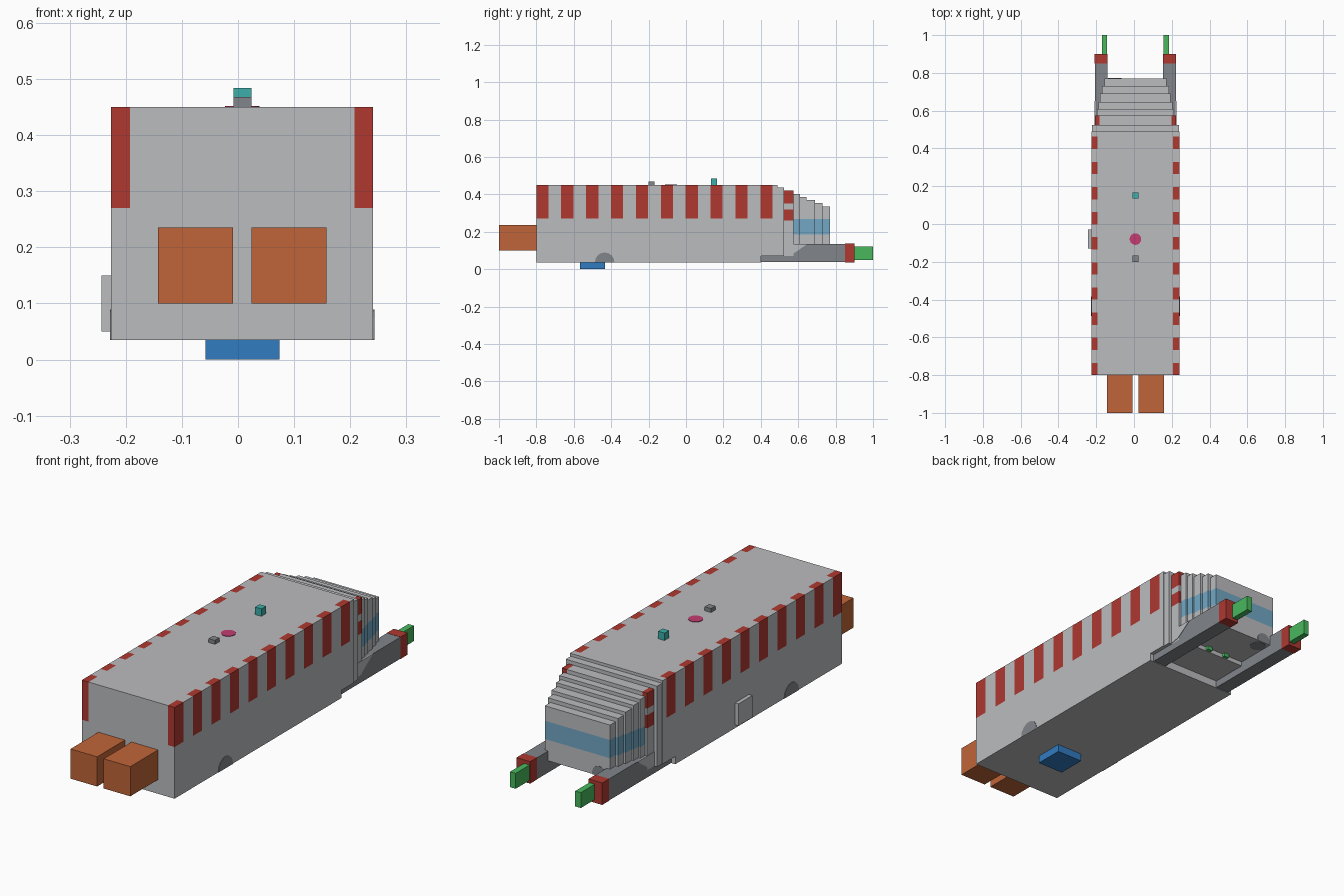
import bpy, bmesh, math
from mathutils import Vector, Matrix

cube = bpy.data.objects.get("Cube")
if cube:
    bpy.data.objects.remove(cube, do_unlink=True)

CX = 0.0075  # middle of the hull


def material(name, r, g, b):
    m = bpy.data.materials.new(name)
    m.use_nodes = True
    m.diffuse_color = (r, g, b, 1)
    m.node_tree.nodes["Principled BSDF"].inputs["Base Color"].default_value = (r, g, b, 1)
    return m


light = material("light grey", .5, .505, .52)
dark = material("dark grey", .22, .235, .255)
red = material("red", .43, .04, .03)
orange = material("orange", .53, .13, .04)
blue = material("blue", .03, .2, .53)
sky = material("sky blue", .17, .39, .55)
green = material("green", .065, .48, .11)
teal = material("teal", .045, .43, .4)
pink = material("pink", .55, .045, .17)


def finish(name, bm, mats, rule=None):
    bmesh.ops.recalc_face_normals(bm, faces=bm.faces)
    if rule:
        for f in bm.faces:
            f.material_index = rule(f.calc_center_median())
    me = bpy.data.meshes.new(name)
    bm.to_mesh(me)
    bm.free()
    for m in mats:
        me.materials.append(m)
    ob = bpy.data.objects.new(name, me)
    bpy.context.collection.objects.link(ob)
    return ob


def prism(bm, outline, x0, x1):
    """Extrude a (y, z) outline along x."""
    f = bm.faces.new([bm.verts.new((x0, y, z)) for y, z in outline])
    new = bmesh.ops.extrude_face_region(bm, geom=[f])["geom"]
    bmesh.ops.translate(bm, vec=(x1 - x0, 0, 0),
                        verts=[v for v in new if isinstance(v, bmesh.types.BMVert)])


def cut(bm, axis, values):
    """Score the mesh along planes so rules can colour its faces."""
    no = Vector((0, 0, 0))
    no[axis] = 1
    for v in values:
        bmesh.ops.bisect_plane(bm, geom=bm.verts[:] + bm.edges[:] + bm.faces[:],
                               plane_co=no * v, plane_no=no)


def box(name, x, y, z, mat):
    bm = bmesh.new()
    prism(bm, [(y[0], z[0]), (y[1], z[0]), (y[1], z[1]), (y[0], z[1])], *x)
    return finish(name, bm, [mat])


def disc(name, center, axis, r, mat, keep_above=None):
    """Thin round plate facing an axis, optionally trimmed to z above a level."""
    bm = bmesh.new()
    rot = {"x": Matrix.Rotation(math.pi / 2, 4, "Y"),
           "y": Matrix.Rotation(math.pi / 2, 4, "X"), "z": Matrix()}[axis]
    bmesh.ops.create_cone(bm, cap_ends=True, segments=16, radius1=r, radius2=r,
                          depth=.004, matrix=Matrix.Translation(center) @ rot)
    if keep_above is not None:
        bmesh.ops.bisect_plane(bm, geom=bm.verts[:] + bm.edges[:] + bm.faces[:],
                               plane_co=(0, 0, keep_above), plane_no=(0, 0, -1),
                               clear_outer=True)
    return finish(name, bm, [mat])


# Hull with red stripes folded over its upper edges
STEP, STRIPE = .133, .065
bm = bmesh.new()
prism(bm, [(-.8, .035), (.4, .035), (.4, .07), (.49, .07), (.49, .45), (-.8, .45)],
      CX - .2335, CX + .2335)
starts = [-.8 + STEP * i for i in range(10)]
cut(bm, 1, starts[1:] + [s + STRIPE for s in starts])
cut(bm, 0, [CX - .2, CX + .2])
cut(bm, 2, [.27])


def stripe_rule(c):
    striped = (c.y + .8 + 1e-5) % STEP < STRIPE
    return int(striped and abs(c.x - CX) > .2 and c.z > .27)


finish("hull", bm, [light, red], stripe_rule)

# Stepped nose: y start, y end, half width, top, bottom
slabs = [(.49, .525, .23, .437, .07), (.525, .575, .215, .42, .07),
         (.575, .61, .204, .402, .09), (.61, .645, .195, .386, .09),
         (.645, .69, .187, .37, .09), (.69, .73, .177, .354, .09),
         (.73, .77, .164, .336, .09)]
for i, (y0, y1, w, top, low) in enumerate(slabs):
    bm = bmesh.new()
    prism(bm, [(y0, low), (y1, low), (y1, top), (y0, top)], CX - w, CX + w)
    if i == 1:
        cut(bm, 2, [.26, .32, .35])
        cut(bm, 0, [CX - .19, CX + .19])
        finish("nose_collar", bm, [light, red], lambda c: int(
            abs(c.x - CX) > .19 and c.z > .26 and not .32 < c.z < .35))
    elif i > 1:
        cut(bm, 2, [.185, .268])
        finish(f"nose_step_{i}", bm, [light, sky], lambda c: int(.185 < c.z < .268))
    else:
        finish("nose_base", bm, [light])

# Rear-facing pair of boxes, docking arms and paired details
for side, s in (("left", 1), ("right", -1)):
    def span(a, b):
        return sorted((CX + s * a, CX + s * b))

    box(f"{side}_engine", span(.0165, .1505), (-1, -.8), (.1, .235), orange)
    box(f"{side}_arm", span(.147, .215), (.4, .85), (.037, .135), dark)
    box(f"{side}_arm_cap", span(.147, .216), (.85, .9), (.036, .136), red)
    box(f"{side}_arm_tip", span(.15, .178), (.9, 1), (.05, .12), green)
    box(f"{side}_belly_light", span(.035, .06), (.47, .59), (.073, .1), green)
    bm = bmesh.new()
    prism(bm, [(.52, .072), (.57, .08), (.65, .1355), (.52, .1355)], *span(.212, .217))
    finish(f"{side}_arm_panel", bm, [light])
    disc(f"{side}_side_spot", (CX + s * .2335, -.435, .037), "x", .052, dark, .035)

# Belly and nose spots
box("belly_box", (-.058, .074), (-.567, -.433), (0, .04), blue)
disc("nose_spot", (CX - .11, .77, .1), "y", .035, dark, .09)
disc("belly_spot", (CX - .11, .73, .09), "z", .035, dark)

# Roof details and side hatch
box("roof_beacon", (-.008, .024), (.134, .166), (.45, .484), teal)
box("roof_vent", (-.008, .024), (-.2, -.168), (.45, .468), dark)
disc("roof_marker", (CX, -.08, .45), "z", .031, pink)
box("side_hatch", (-.243, -.226), (-.13, -.03), (.05, .15), light)
